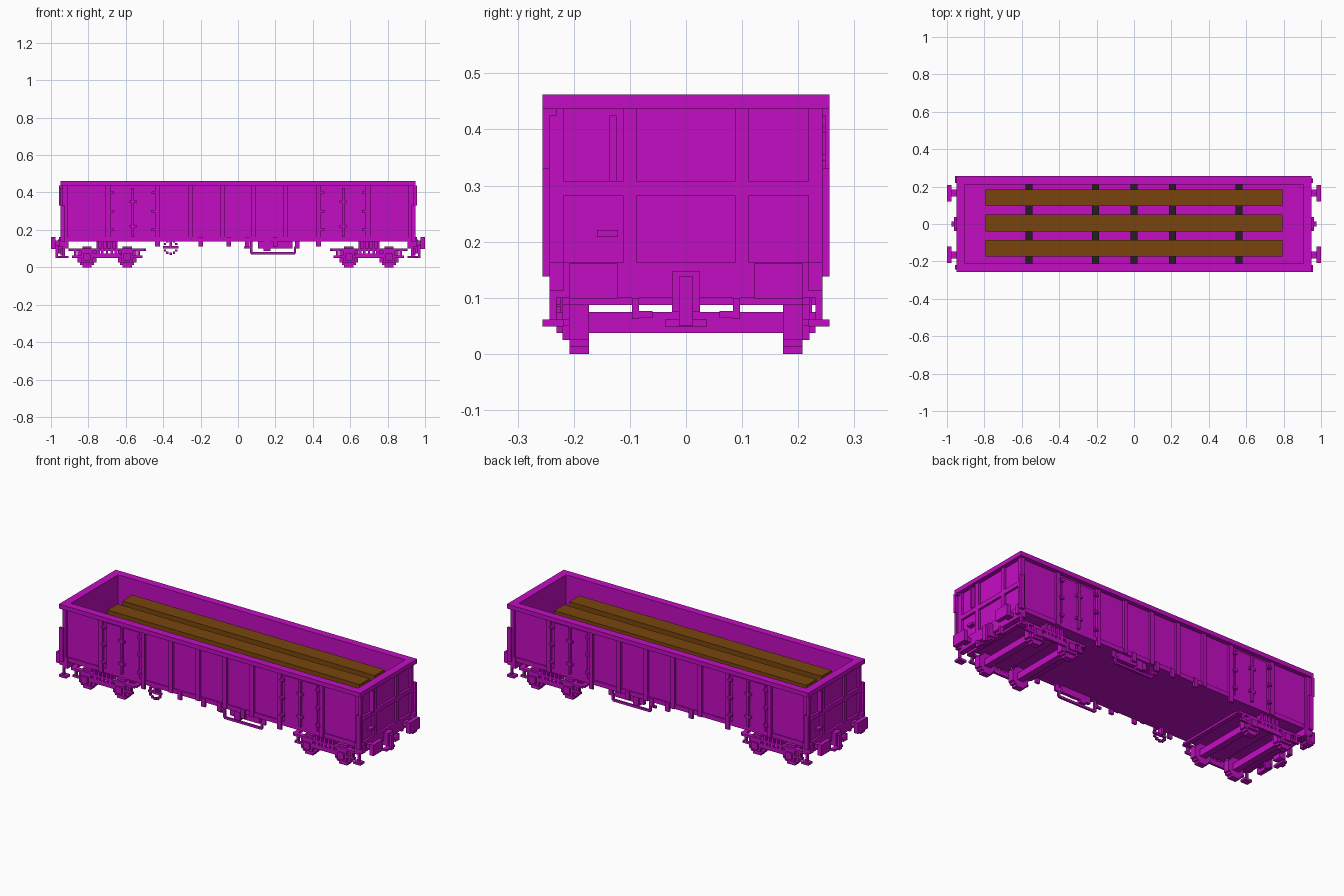
import bpy
import bmesh
import math
from mathutils import Vector

old = bpy.data.objects.get("Cube")
if old:
    bpy.data.objects.remove(old, do_unlink=True)


def material(name, rgb):
    mat = bpy.data.materials.new(name)
    mat.use_nodes = True
    mat.diffuse_color = (*rgb, 1)
    mat.node_tree.nodes["Principled BSDF"].inputs["Base Color"].default_value = (*rgb, 1)
    return mat


PAINT = material("magenta_paint", (0.55, 0.004, 0.55))
WOOD = material("brown_wood", (0.19, 0.06, 0.004))
DARK = material("dark_steel", (0.016, 0.013, 0.014))

# Signs of the copies made by each kind of symmetry
COPIES = {
    "none": [(1, 1)],
    "ends": [(1, 1), (-1, 1)],
    "sides": [(1, 1), (1, -1)],
    "corners": [(1, 1), (-1, 1), (1, -1), (-1, -1)],
    "half_turn": [(1, 1), (-1, -1)],
}


def around(centre, width):
    return centre - width / 2, centre + width / 2


def block(name, xs, ys, zs, copies="none", mat=PAINT):
    low, high = (Vector(ends) for ends in zip(xs, ys, zs))
    bm = bmesh.new()
    for sx, sy in COPIES[copies]:
        centre = (low + high) / 2 * Vector((1, 1, 1))
        centre.x *= sx
        centre.y *= sy
        for v in bmesh.ops.create_cube(bm, size=1)["verts"]:
            v.co = centre + v.co * (high - low)
    mesh = bpy.data.meshes.new(name)
    bm.to_mesh(mesh)
    bm.free()
    mesh.materials.append(mat)
    bpy.context.collection.objects.link(bpy.data.objects.new(name, mesh))


# Main levels and outlines
STEP = 0.0125
TOP, RIM, BASE, BEAM = 0.4625, 0.4375, 0.1375, 0.1
FLOOR = BASE + 2 * STEP
LONG, WIDE = 0.95, 0.256
END, SKIN = LONG - 2 * STEP, WIDE - 2 * STEP
END_RIB, RIB = LONG - STEP, WIDE - STEP
INNER_END, INNER = 0.905, 0.2125

# Open box body
block("floor", (-END, END), (-SKIN, SKIN), (BASE, FLOOR))
block("side_wall", (-END, END), (INNER, SKIN), (BASE, RIM), "sides")
block("end_wall", (INNER_END, END), (-SKIN, SKIN), (BEAM, RIM), "ends")
block("side_rim", (-LONG, LONG), (INNER, WIDE), (RIM, TOP), "sides")
block("end_rim", (INNER_END, LONG), (-INNER, INNER), (RIM, TOP), "ends")

# Side ribs, feet and sill
for x in (0.085, 0.255, 0.43, 0.695):
    block("side_post", around(x, 2 * STEP), (SKIN, RIB), (BASE, RIM), "corners")
for x in (0.05, 0.2, 0.43):
    block("post_foot", around(x, 2 * STEP), (SKIN, RIB), (BASE - 2 * STEP, FLOOR), "corners")
block("side_sill", (-END_RIB, END_RIB), (SKIN, SKIN + STEP / 2), (BASE, FLOOR), "sides")
block("corner_post", (END_RIB - 2 * STEP, END_RIB), (RIB - 2 * STEP, RIB), (BEAM, RIM), "corners")

# Double doors with hinges and latch bars
DOOR, LEAF = 0.5625, 0.1
LATCH = (SKIN, RIB + STEP / 2)
for side in (-1, 1):
    leaf_x = DOOR + side * (LEAF + STEP / 2) / 2
    block("side_door", around(leaf_x, LEAF), (SKIN, SKIN + STEP / 2),
          (FLOOR, RIM - STEP), "corners")
    for z in (0.2, 0.3, 0.4):
        block("door_hinge", around(DOOR + side * (LEAF + STEP), 2 * STEP), LATCH,
              around(z, STEP), "corners")
block("door_latch_bar", around(DOOR, STEP), LATCH, (FLOOR, RIM - STEP), "corners")
for z in (0.22, 0.35):
    block("door_catch", around(DOOR, 3 * STEP), LATCH, around(z, STEP), "corners")

# End ribs, ladders and handles
RAIL = 0.2825
RAIL_TOP = RAIL + 2 * STEP
block("end_post", (END, END_RIB), around(0.1, 2 * STEP), (BEAM + STEP, RIM), "corners")
block("end_rail", (END, END_RIB), (-RIB, RIB), (RAIL, RAIL_TOP), "ends")
block("end_ladder", (END, LONG), around(-0.13, STEP), (RAIL_TOP, RIM - STEP), "half_turn")
block("end_plate", (END, LONG), around(-0.14, 3 * STEP), around(0.215, STEP), "half_turn")
block("corner_handle", (END_RIB, LONG + STEP / 2), (-WIDE, -RIB), (0.33, RIM), "half_turn")
block("handle_bracket", (END_RIB, LONG + STEP / 2), (-RIB, -SKIN), (RIM - STEP, RIM), "half_turn")
block("corner_handle_lower", (END, LONG), (RIB, WIDE), (BASE, 0.33), "corners")
block("end_beam", (INNER_END, END_RIB), (-RIB, RIB), (BEAM, FLOOR), "ends")

# Buffers, couplers and corner steps
BUFFER_Y, BUFFER_Z = 0.165, 0.13
PLATE = 1 - 2 * STEP
block("buffer_shaft", (END_RIB, PLATE), around(BUFFER_Y, 3 * STEP),
      around(BUFFER_Z, 2 * STEP), "corners")
block("buffer_plate", (PLATE, 1), around(BUFFER_Y, 7 * STEP),
      around(BUFFER_Z, 5 * STEP), "corners")
block("coupler", (END, LONG + STEP), (-2 * STEP, 2 * STEP), (0.075, 0.1475), "ends")
block("coupler_hook", (LONG + STEP, PLATE), (-STEP, STEP), (0.05, BASE), "ends")
block("coupler_bar", (END_RIB, LONG + STEP), (-3 * STEP, 3 * STEP), around(0.055, STEP), "ends")
block("corner_step", (INNER_END, LONG), (RIB - 2 * STEP, WIDE), around(0.055, STEP), "corners")
block("step_hanger", (END, END_RIB), (SKIN, RIB), (0.06, FLOOR), "corners")
block("step_bracket", (END_RIB, LONG + STEP / 2), (RIB - 2 * STEP, RIB),
      (BEAM + STEP, FLOOR), "corners")
block("brake_hose", (END, LONG), around(0.09, STEP), (0.0625, BEAM), "corners")
block("hose_end", (END_RIB, LONG), (0.06, 0.085), around(0.07, STEP), "corners")

# Bogies with stepped wheels
WHEEL = (0.1725, 0.2075)
FRAME = (WHEEL[1], WHEEL[1] + STEP)
HUB = 4.5 * STEP
for bogie in (-0.7, 0.7):
    for x in (bogie - 0.1075, bogie + 0.1075):
        for row in range(9):
            z = (row + 0.5) * STEP
            half = max(2, round(math.sqrt(HUB ** 2 - (z - HUB) ** 2) / STEP)) * STEP
            block("wheel_row", around(x, 2 * half), WHEEL, around(z, STEP), "sides")
        block("axle", around(x, 3 * STEP), (-WHEEL[0], WHEEL[0]), around(HUB, 3 * STEP))
        block("axle_box", around(x, 5 * STEP), FRAME, (2 * STEP, BEAM), "sides")
        block("axle_cap", around(x, 3 * STEP), (FRAME[1], SKIN), around(HUB, 3 * STEP), "sides")
        block("axle_spring_seat", around(x, 13 * STEP), FRAME, around(HUB, STEP), "sides")
        for side in (-5, 5):
            block("axle_spring", around(x + side * STEP, STEP), FRAME, (HUB, BEAM), "sides")
    block("bogie_frame", around(bogie, 0.4), (WHEEL[1] - STEP, FRAME[1]),
          (BEAM - STEP, BEAM), "sides")
    block("spring_plank", around(bogie, 0.15), FRAME, (4 * STEP, 6 * STEP), "sides")
    block("bogie_bolster", around(bogie, BEAM), (-FRAME[0], FRAME[0]), (BEAM - STEP, BASE))
    for side in (-1, 1):
        block("bogie_end_beam", around(bogie + side * 0.195, 2 * STEP),
              (-FRAME[0], FRAME[0]), (BEAM - STEP, BEAM))
    for coil in range(-4, 5, 2):
        block("bogie_spring", around(bogie + coil * STEP, STEP), FRAME,
              (5 * STEP, BASE), "sides")

# Brake gear hung under both sides
GEAR = (FRAME[1] - STEP / 2, SKIN - STEP / 2)
LEFT, RIGHT, LOW = 0.07, 0.305, 0.075
block("brake_hanger", around(LEFT, STEP), GEAR, (LOW, BASE), "sides")
block("brake_arm", (LEFT - 3 * STEP, LEFT), GEAR, (BEAM, BEAM + STEP), "sides")
block("brake_loop_bar", (LEFT, RIGHT), GEAR, around(LOW, STEP), "sides")
block("brake_loop_riser", around(RIGHT, STEP), GEAR, (LOW, BEAM + STEP), "sides")
block("brake_loop_end", (RIGHT, RIGHT + 2 * STEP), GEAR, (BEAM, BASE), "sides")
block("brake_box", (LEFT + 3 * STEP, RIGHT - STEP), (FRAME[0], GEAR[1]), (BEAM, BASE), "sides")
block("brake_valve", around(0.155, 3 * STEP), (FRAME[0], SKIN), (BEAM - STEP, BASE), "sides")

# Handwheel on the front side only
SPIN_X, SPIN_Z, RADIUS = -0.36, 0.1075, 0.035
DISC = (-SKIN - STEP / 2, -SKIN + STEP / 2)
for i in range(12):
    angle = math.tau * i / 12
    block("handwheel_rim", around(SPIN_X + RADIUS * math.cos(angle), STEP), DISC,
          around(SPIN_Z + RADIUS * math.sin(angle), STEP))
block("handwheel_spoke", around(SPIN_X, 2 * RADIUS), DISC, around(SPIN_Z, STEP))
block("handwheel_stem", around(SPIN_X, STEP), (-SKIN - STEP / 2, -FRAME[0]), (BEAM, BASE))

# Timber load on cross beams
PLANK, PLANK_TOP = 0.3375, 0.3875
for x in (-0.5625, -0.205, 0, 0.205, 0.5625):
    block("cross_beam", around(x, 3 * STEP), (-INNER, INNER), (PLANK - 4 * STEP, PLANK), mat=DARK)
for y in (-0.13, 0.005, 0.14):
    block("timber_plank", (-0.795, 0.795), around(y, 0.09), (PLANK, PLANK_TOP), mat=WOOD)
